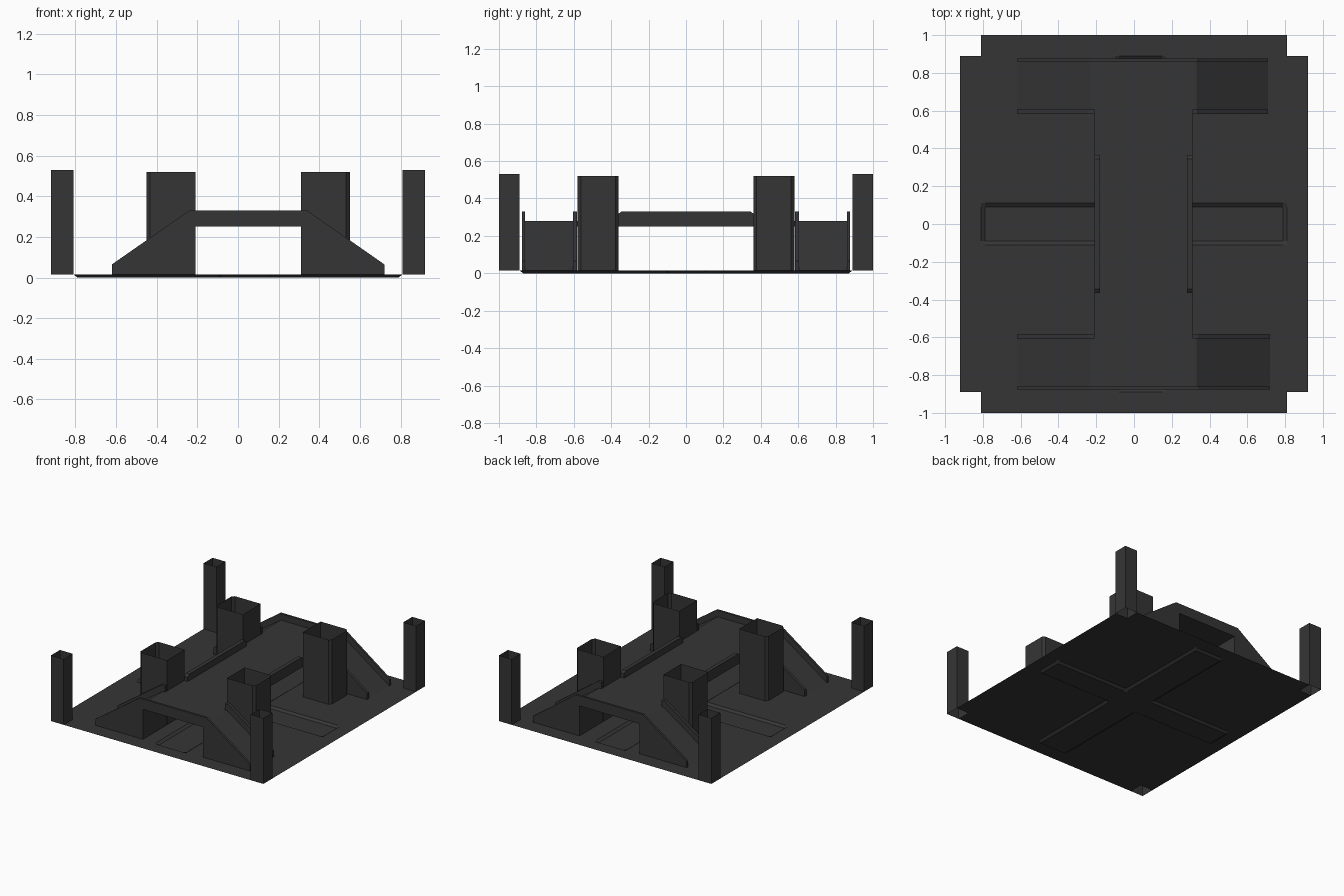
import bpy, bmesh
from mathutils import Vector

cube = bpy.data.objects.get("Cube")
if cube:
    bpy.data.objects.remove(cube, do_unlink=True)

mat = bpy.data.materials.new("charcoal grey")
mat.use_nodes = True
COLOUR = (0.036, 0.036, 0.036, 1)
mat.diffuse_color = COLOUR
mat.node_tree.nodes["Principled BSDF"].inputs["Base Color"].default_value = COLOUR

GROUND, DECK_LOW, DECK, RAIL = 0.015, 0.25, 0.28, 0.33
LEFT, RIGHT = -0.21, 0.31          # edges of the raised walkway


def finish(name, bm):
    bmesh.ops.recalc_face_normals(bm, faces=bm.faces)
    mesh = bpy.data.meshes.new(name)
    bm.to_mesh(mesh)
    bm.free()
    mesh.materials.append(mat)
    obj = bpy.data.objects.new(name, mesh)
    bpy.context.collection.objects.link(obj)
    return obj


def prism(name, profile, axis, a, b, capped=True):
    """Sweep a 2D profile from a to b along an axis (0 x, 1 y, 2 z)."""
    def place(p, d):
        c = list(p)
        c.insert(axis, d)
        return Vector(c)
    bm = bmesh.new()
    lo = [bm.verts.new(place(p, a)) for p in profile]
    hi = [bm.verts.new(place(p, b)) for p in profile]
    n = len(profile)
    for i in range(n):
        j = (i + 1) % n
        bm.faces.new((lo[i], lo[j], hi[j], hi[i]))
    if capped:
        bm.faces.new(lo)
        bm.faces.new(hi)
    return finish(name, bm)


# Base sheet with notched corners and a shallow cross-shaped channel
xs = [-0.92, -0.81, -0.79, -0.10, -0.08, 0.15, 0.17, 0.79, 0.81, 0.92]
ys = [-1, -0.89, -0.87, -0.11, -0.09, 0.09, 0.11, 0.87, 0.89, 1]


def base_height(i, j):
    along_x = 2 <= i <= 7 and 4 <= j <= 5
    along_y = 2 <= j <= 7 and 4 <= i <= 5
    return 0 if along_x or along_y else GROUND


bm = bmesh.new()
grid = [[bm.verts.new((x, y, base_height(i, j))) for j, y in enumerate(ys)]
        for i, x in enumerate(xs)]
for i in range(9):
    for j in range(9):
        if not (i in (0, 8) and j in (0, 8)):
            bm.faces.new((grid[i][j], grid[i + 1][j],
                          grid[i + 1][j + 1], grid[i][j + 1]))
bmesh.ops.delete(bm, geom=[v for v in bm.verts if not v.link_faces], context="VERTS")
base = finish("base_sheet", bm)
if base.data.polygons[0].normal.z < 0:
    base.data.flip_normals()

# Open corner posts and open towers beside the walkway
for sy, end in ((-1, "front"), (1, "back")):
    for sx, side in ((-1, "right"), (1, "left")):
        x0, x1, y0, y1 = sx * 0.81, sx * 0.92, sy * 0.89, sy * 1.0
        prism(f"{end}_{side}_corner_post",
              [(x0, y0), (x1, y0), (x1, y1), (x0, y1)],
              2, GROUND, 0.53, capped=False)

        inner = LEFT if sx < 0 else RIGHT
        outer, near, far, c = inner + sx * 0.24, sy * 0.36, sy * 0.58, 0.018
        prism(f"{end}_{side}_tower",
              [(inner, near), (outer - sx * c, near), (outer, near + sy * c),
               (outer, far - sy * c), (outer - sx * c, far), (inner, far)],
              2, GROUND, 0.52, capped=False)

# Front and back bridges with ramps and side rails
for sy, end, tip in ((-1, "front", 0.72), (1, "back", 0.71)):
    opening = [(RIGHT, GROUND), (RIGHT, DECK_LOW), (LEFT, DECK_LOW), (LEFT, GROUND)]
    prism(f"{end}_ramp_bridge",
          [(-0.62, GROUND), (-0.23, DECK), (0.33, DECK), (tip, GROUND)] + opening,
          1, sy * 0.60, sy * 0.86)
    left_rail = [(-0.62, GROUND), (-0.62, 0.065), (-0.24, RAIL)]
    right_rail = [(0.34, RAIL), (tip, 0.065), (tip, GROUND)]
    prism(f"{end}_outer_rail", left_rail + right_rail + opening,
          1, sy * 0.86, sy * 0.877)
    prism(f"{end}_right_inner_rail", left_rail + [(LEFT, RAIL), (LEFT, GROUND)],
          1, sy * 0.582, sy * 0.605)
    prism(f"{end}_left_inner_rail", [(RIGHT, GROUND), (RIGHT, RAIL)] + right_rail,
          1, sy * 0.582, sy * 0.605)

# Raised walkway joining the bridges
prism("walkway", [(LEFT, DECK_LOW), (RIGHT, DECK_LOW), (RIGHT, DECK), (LEFT, DECK)],
      1, -0.60, 0.60)

# Walkway rails between the towers
for name, a, b in (("right", LEFT, LEFT + 0.03), ("left", RIGHT - 0.03, RIGHT)):
    prism(f"{name}_walkway_rail",
          [(-0.365, DECK_LOW), (-0.365, 0.315), (-0.345, RAIL),
           (0.345, RAIL), (0.365, 0.315), (0.365, DECK_LOW)], 0, a, b)
